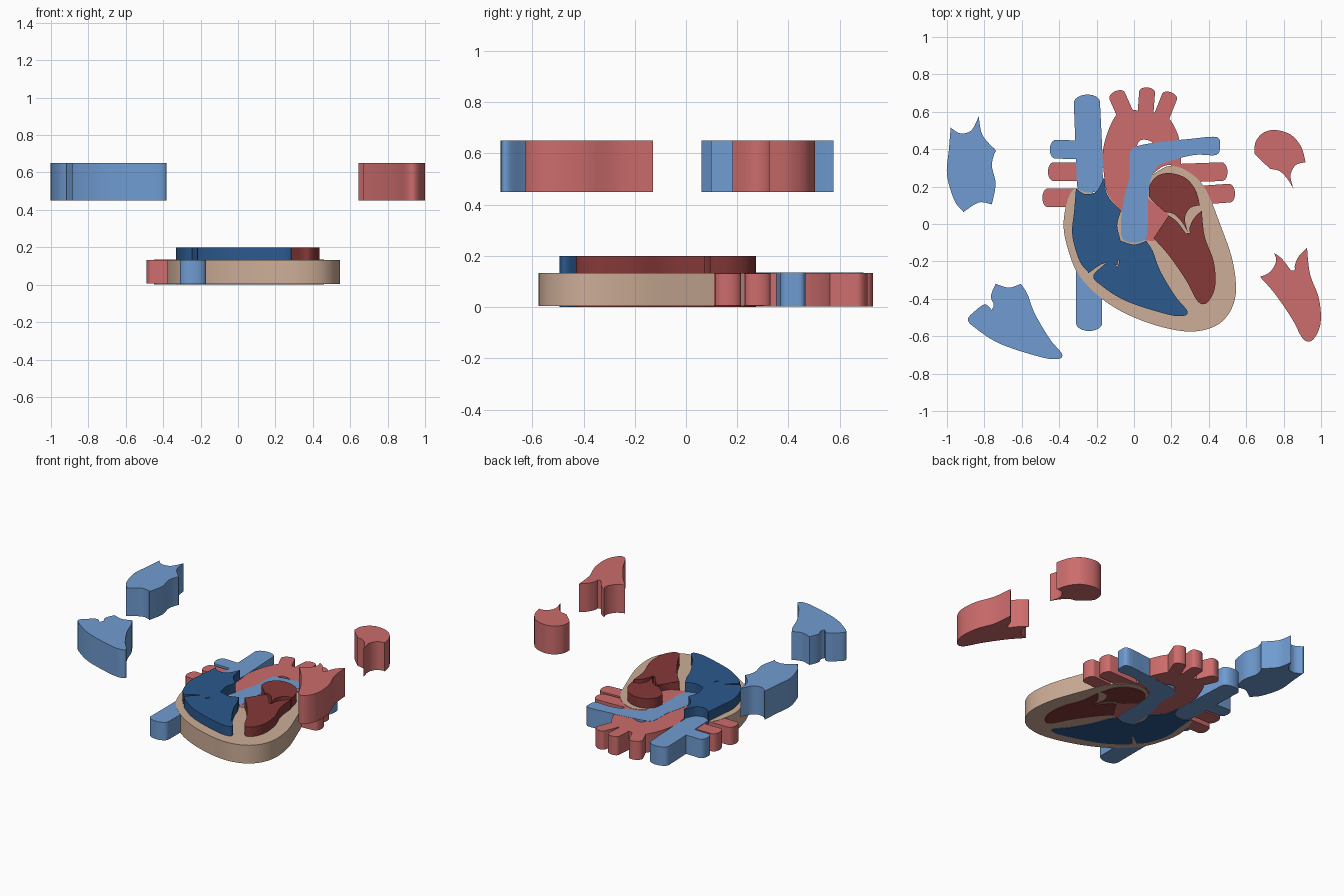
import bpy
import bmesh
import math
from mathutils import Vector

cube = bpy.data.objects.get("Cube")
if cube:
    bpy.data.objects.remove(cube, do_unlink=True)


def material(name, colour):
    mat = bpy.data.materials.new(name)
    mat.use_nodes = True
    mat.diffuse_color = (*colour, 1)
    mat.node_tree.nodes["Principled BSDF"].inputs["Base Color"].default_value = (*colour, 1)
    return mat


light_red = material("light_red", (.61, .15, .15))
light_blue = material("light_blue", (.16, .33, .64))
tan = material("tan", (.61, .42, .31))
dark_red = material("dark_red", (.24, .04, .04))
dark_blue = material("dark_blue", (.025, .1, .27))


def spline(points, closed=False, steps=6):
    """Smooth curve through the points; the last point of an open curve is left out."""
    pts = [Vector(p) for p in points]
    n = len(pts)
    result = []
    for i in range(n if closed else n - 1):
        if closed:
            a, b, c, d = (pts[(i + k) % n] for k in (-1, 0, 1, 2))
        else:
            a, b, c, d = pts[max(i - 1, 0)], pts[i], pts[i + 1], pts[min(i + 2, n - 1)]
        for s in range(steps):
            t = s / steps
            result.append(b + (c - a) * t / 2
                          + (a * 2 - b * 5 + c * 4 - d) * t * t / 2
                          + (b * 3 - a - c * 3 + d) * t ** 3 / 2)
    return result


def outline(*arcs):
    """Closed outline of smooth arcs meeting at sharp corners."""
    if len(arcs) == 1:
        return spline(arcs[0], closed=True)
    ring = []
    for arc, following in zip(arcs, arcs[1:] + arcs[:1]):
        ring += spline(arc + [following[0]])
    return ring


def stub(start, end, width, cap=.6):
    """Straight vessel outline with a softly rounded far end."""
    a, b = Vector(start), Vector(end)
    along = (b - a).normalized()
    side = Vector((-along.y, along.x)) * width / 2
    ring = [a + side, a - side]
    for i in range(13):
        angle = math.pi * i / 12
        ring.append(b - side * math.cos(angle) + along * width / 2 * cap * math.sin(angle))
    return ring


def slab(name, rings, mat, bottom, top, offset=(0, 0)):
    """Extrude one or more outlines upwards into one object."""
    bm = bmesh.new()
    for ring in rings:
        low = [bm.verts.new((p[0] + offset[0], p[1] + offset[1], bottom)) for p in ring]
        high = [bm.verts.new((v.co.x, v.co.y, top)) for v in low]
        bm.faces.new(low[::-1])
        bm.faces.new(high)
        for i in range(len(low)):
            j = (i + 1) % len(low)
            bm.faces.new((low[i], low[j], high[j], high[i]))
    bmesh.ops.recalc_face_normals(bm, faces=bm.faces)
    mesh = bpy.data.meshes.new(name)
    bm.to_mesh(mesh)
    bm.free()
    mesh.materials.append(mat)
    obj = bpy.data.objects.new(name, mesh)
    bpy.context.collection.objects.link(obj)
    parts.append(obj)


def layer(name, rings, mat, level):
    """Slab of the base; higher levels cover lower ones on both faces."""
    slab(name, rings, mat, .006 - level * .001, .131 + level * .001)


parts = []

# Muscle wall
layer("heart_wall", [outline([
    (-.375, .03), (-.36, -.11), (-.29, -.28), (-.13, -.43), (.08, -.53), (.3, -.575),
    (.46, -.53), (.54, -.4), (.53, -.21), (.46, 0), (.38, .19), (.29, .28), (.19, .31),
    (.09, .26), (-.1, .16), (-.24, .17), (-.33, .18)])], tan, 2)

# Lung veins and lower body vein, tucked behind the wall
layer("lung_veins", [
    stub((.2, .27), (.47, .28), .1), stub((.3, .15), (.51, .165), .1),
    stub((-.26, .28), (-.43, .28), .1), stub((-.26, .14), (-.46, .14), .1)], light_red, 0)
layer("lower_vein", [stub((-.24, -.2), (-.24, -.53), .14)], light_blue, 1)

# Main artery: arch, root and three branches
arch = outline(
    [(-.07, .07), (-.14, .16), (-.16, .26), (-.165, .4), (-.12, .54), (-.06, .61), (.06, .6),
     (.17, .58), (.23, .49), (.25, .4), (.25, .31)],
    [(.25, .31), (.16, .31), (.07, .24)],
    [(.07, .24), (.08, .36), (.11, .42), (.065, .45), (.02, .43), (0, .3), (.03, .17)],
    [(.03, .17), (.11, .11), (.18, .055), (.2, 0), (.165, -.06), (.1, -.09), (0, -.06)])
layer("main_artery", [
    arch, stub((-.03, .55), (-.09, .685), .09), stub((.06, .57), (.07, .705), .085),
    stub((.13, .53), (.19, .68), .085)], light_red, 3)

# Upper body vein with its side stub, and the lung artery
layer("upper_vein", [stub((-.25, .6), (-.235, .21), .14), stub((-.235, .3), (-.252, .65), .14),
                     stub((-.25, .395), (-.42, .4), .1)], light_blue, 4)
layer("lung_artery", [outline([
    (.44, .465), (.3, .455), (.16, .44), (.03, .42), (-.02, .385), (-.025, .25), (-.055, .13),
    (-.07, 0), (-.06, -.08), (0, -.1), (.06, -.08), (.075, 0), (.075, .13), (.09, .24),
    (.13, .31), (.22, .345), (.33, .37), (.44, .37), (.46, .42)])], light_blue, 4)

# Chambers
right_atrium = outline(
    [(-.16, .25), (-.14, .15), (-.07, .07)],
    [(-.07, .07), (-.09, -.01), (-.07, -.11), (-.09, -.22)],
    [(-.09, -.22), (-.16, -.21), (-.24, -.26)],
    [(-.24, -.26), (-.29, -.2), (-.33, -.06), (-.32, .07), (-.31, .19)],
    [(-.31, .19), (-.26, .16), (-.2, .175)])
right_ventricle = outline(
    [(-.07, -.09), (0, -.11), (.065, -.09)],
    [(.065, -.09), (.1, -.145), (.14, -.25), (.22, -.385), (.285, -.465), (.26, -.492),
     (.166, -.48), (-.047, -.41), (-.18, -.325), (-.218, -.28), (-.18, -.235),
     (-.127, -.2), (-.09, -.23)],
    [(-.09, -.23), (-.08, -.2), (-.095, -.155)])
left_atrium = outline(
    [(.08, .145), (.085, .21), (.13, .26), (.197, .272), (.277, .245), (.33, .18), (.352, .1)],
    [(.352, .1), (.3, .085), (.272, .03), (.288, -.043)],
    [(.288, -.043), (.256, .01), (.213, .053), (.165, .064)],
    [(.165, .064), (.117, .107)])
left_ventricle = outline(
    [(.362, .072), (.378, -.067), (.426, -.2), (.434, -.334), (.392, -.42), (.341, -.414),
     (.282, -.307), (.191, -.174), (.111, -.083)],
    [(.111, -.083), (.165, -.056), (.197, .002), (.186, .045)],
    [(.186, .045), (.229, .013), (.277, -.05)],
    [(.277, -.05), (.3, -.048)],
    [(.3, -.048), (.297, -.02), (.32, .03)])

# Each chamber sits in the wall and has a lighter copy floating outside it
for name, ring, dark, light, offset in (
        ("right_atrium", right_atrium, dark_blue, light_blue, (-.67, .325)),
        ("right_ventricle", right_ventricle, dark_blue, light_blue, (-.67, -.23)),
        ("left_atrium", left_atrium, dark_red, light_red, (.565, .23)),
        ("left_ventricle", left_ventricle, dark_red, light_red, (.563, -.2))):
    slab(name, [ring], dark, 0, .2)
    slab("floating_" + name, [ring], light, .45, .65, offset)

# Smooth curved sides, sharp rims
bpy.ops.object.select_all(action="DESELECT")
for obj in parts:
    obj.select_set(True)
bpy.context.view_layer.objects.active = parts[0]
bpy.ops.object.shade_smooth_by_angle(angle=math.radians(30))
